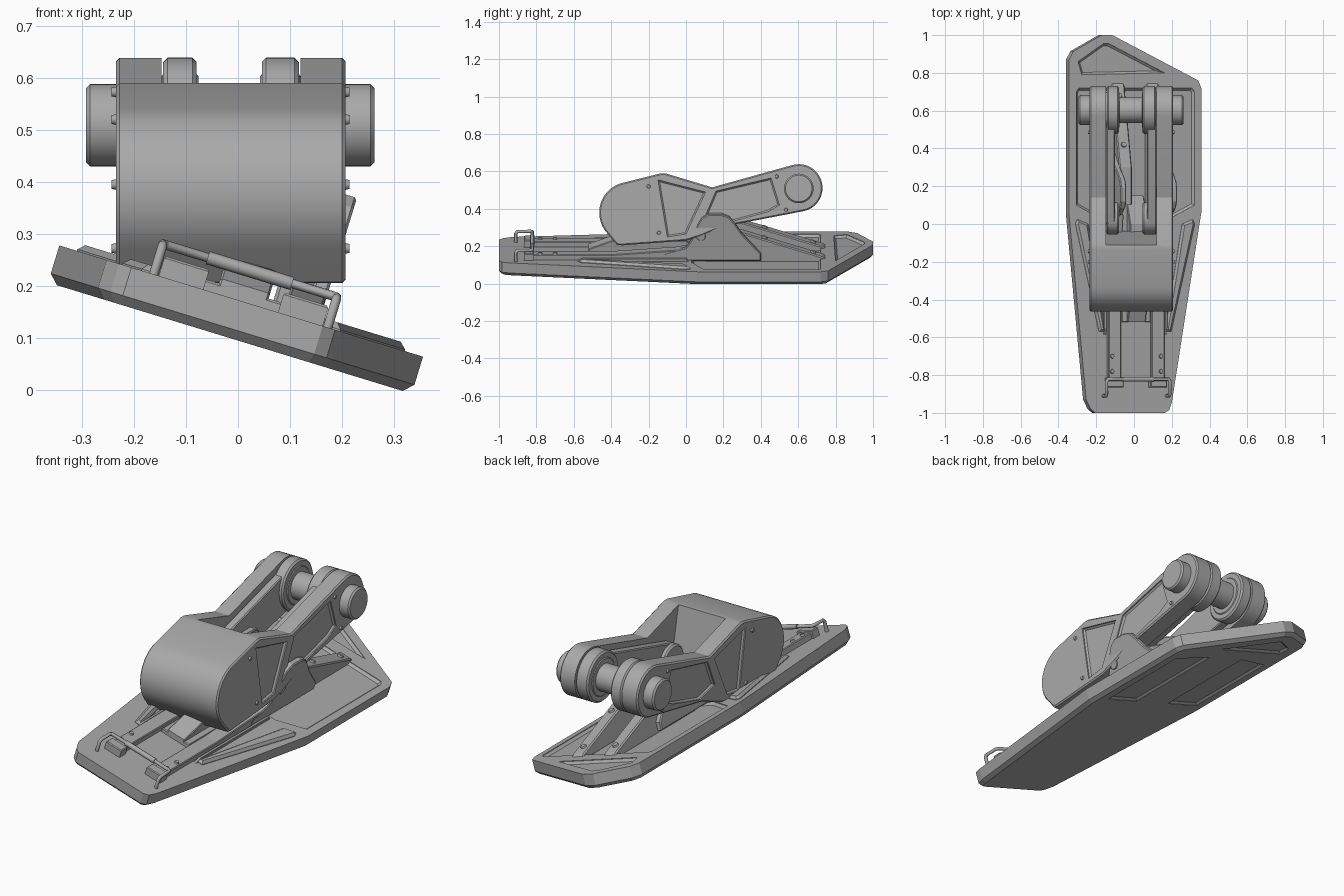
import bpy, bmesh, math
from mathutils import Matrix, Vector

if "Cube" in bpy.data.objects:
    bpy.data.objects.remove(bpy.data.objects["Cube"])

metal = bpy.data.materials.new("grey_metal")
metal.diffuse_color = (0.4, 0.4, 0.4, 1)
metal.use_nodes = True
metal.node_tree.nodes["Principled BSDF"].inputs["Base Color"].default_value = metal.diffuse_color
TILT = Matrix.Rotation(math.radians(17), 4, 'Y')   # base plate rolls sideways
FLAT = Matrix.Identity(4)
MID = -0.045                                       # centre line of the tilted plate


def finish(name, bm, mat=FLAT):
    bmesh.ops.recalc_face_normals(bm, faces=bm.faces)
    bm.transform(mat)
    me = bpy.data.meshes.new(name)
    bm.to_mesh(me)
    bm.free()
    me.materials.append(metal)
    ob = bpy.data.objects.new(name, me)
    bpy.context.collection.objects.link(ob)
    return ob


def prism(name, pts, a, b, axis='X', mat=FLAT, bevel_a=0, bevel_b=0):
    """Extrude a profile: axis X takes (y, z) points, axis Z takes (x, y) points."""
    put = (lambda p, t: (t, p[0], p[1])) if axis == 'X' else (lambda p, t: (p[0], p[1], t))
    bm = bmesh.new()
    lo = [bm.verts.new(put(p, a)) for p in pts]
    hi = [bm.verts.new(put(p, b)) for p in pts]
    f_lo, f_hi = bm.faces.new(lo[::-1]), bm.faces.new(hi)
    for i in range(len(pts)):
        j = (i + 1) % len(pts)
        bm.faces.new((lo[i], lo[j], hi[j], hi[i]))
    bmesh.ops.recalc_face_normals(bm, faces=bm.faces)
    rim_a, rim_b = list(f_lo.edges), list(f_hi.edges)
    for rim, w in ((rim_a, bevel_a), (rim_b, bevel_b)):
        if w:
            bmesh.ops.bevel(bm, geom=rim, offset=w, segments=1, affect='EDGES')
    return finish(name, bm, mat)


def smooth(ob, angle=30):
    bpy.ops.object.select_all(action='DESELECT')
    ob.select_set(True)
    bpy.context.view_layer.objects.active = ob
    bpy.ops.object.shade_smooth_by_angle(angle=math.radians(angle))


def cut(ob, cutter):
    m = ob.modifiers.new("cut", 'BOOLEAN')
    m.operation, m.solver, m.object = 'DIFFERENCE', 'EXACT', cutter
    bpy.ops.object.select_all(action='DESELECT')
    bpy.context.view_layer.objects.active = ob
    ob.select_set(True)
    bpy.ops.object.modifier_apply(modifier=m.name)
    bpy.data.objects.remove(cutter)


def arc(cy, cz, r, a0, a1, n):
    return [(cy + r * math.cos(math.radians(a0 + (a1 - a0) * i / n)),
             cz + r * math.sin(math.radians(a0 + (a1 - a0) * i / n))) for i in range(n + 1)]


def cyl(name, x0, x1, y, z, r, bevel=0.008, n=40):
    ob = prism(name, arc(y, z, r, 0, 360 - 360 / n, n - 1), x0, x1, 'X', FLAT, bevel, bevel)
    smooth(ob)
    return ob


def block(name, u0, u1, y0, y1, n0, n1, bevel=0.004):
    return prism(name, [(u0, y0), (u1, y0), (u1, y1), (u0, y1)], n0, n1, 'Z', TILT, 0, bevel)


def bolt(name, loc, axis, mat=FLAT, r=0.012, h=0.008):
    bm = bmesh.new()
    rot = Vector((0, 0, 1)).rotation_difference(Vector(axis)).to_matrix().to_4x4()
    bmesh.ops.create_cone(bm, cap_ends=True, segments=12, radius1=r, radius2=r * 0.7,
                          depth=2 * h, matrix=Matrix.Translation(loc) @ rot)
    smooth(finish(name, bm, mat))


# ---- base plate with shallow pockets
outline = [(-.29, -.98), (-.265, -1), (.12, -1), (.145, -.985), (.16, -.94), (.322, .06),
           (.322, .72), (.305, .76), (-.17, 1), (-.23, 1), (-.385, .915), (-.41, .87),
           (-.41, .05), (-.315, -.93)]
plate = prism("base_plate", outline, .0905, .165, 'Z', TILT, .018, 0)
rear_tri = [(-.34, .79), (-.36, .86), (-.22, .955), (-.19, .955), (.12, .8)]
rear_bay = [(-.37, .1), (-.24, .03), (.15, .03), (.285, .1), (.285, .7), (.27, .72),
            (-.355, .72), (-.37, .7)]
for pts in (rear_tri, rear_bay):
    cut(plate, prism("cutter", pts, .15, .2, 'Z', TILT, .012, 0))
side_bay = [(.06, .12), (.25, .12), (.25, .64), (.06, .68)]
under_tri = [(-.32, .78), (-.33, .84), (-.21, .92), (.08, .78)]
for pts in (side_bay, [(2 * MID - u, y) for u, y in side_bay][::-1], under_tri):
    cut(plate, prism("cutter", pts, .05, .102, 'Z', TILT, 0, .01))

# ---- raised wedge pads along the front flanks
pad = [(.12, -.57), (.155, -.57), (.285, .0), (.275, .025), (.215, .0)]
prism("flank_pad_right", pad, .155, .18, 'Z', TILT, 0, .012)
prism("flank_pad_left", [(2 * MID - u, y) for u, y in pad][::-1], .155, .18, 'Z', TILT, 0, .012)

# ---- rails, hinge ears and rear ramps, mirrored about the plate centre line
rail = [(-.86, .16), (-.86, .185), (-.85, .195), (-.4, .195), (-.05, .22), (.05, .24), (.05, .16)]
ear = [(-.12, .16), (-.12, .2), (0, .235), (.03, .28), (.06, .36), (.085, .4), (.12, .42),
       (.19, .42), (.23, .405), (.26, .37), (.3, .31), (.4, .2), (.4, .16)]
ramp = [(.1, .145), (.1, .31), (.3, .31), (.73, .175), (.75, .16), (.75, .145)]
for side, s in (("right", 1), ("left", -1)):
    def put(name, pts, d0, d1, bevel):
        a, b = sorted((MID + s * d0, MID + s * d1))
        return prism(name + "_" + side, pts, a, b, 'X', TILT, bevel, bevel)
    put("rail", rail, .085, .155, .004)
    put("hinge_ear", ear, .125, .156, .005)
    put("ramp", ramp, .06, .13, .006)
    put("side_runner", [(-.6, .16), (-.55, .18), (.0, .18), (.02, .16)], .16, .175, .003)
    a, b = sorted((MID + s * .075, MID + s * .165))
    block("handle_clamp_" + side, a, b, -.865, -.815, .16, .205)
    for y in (-.78, -.7):
        bolt("rail_bolt_" + side, (MID + s * .135, y, .195), (0, 0, 1), TILT, .014)
    for y in (.42, .68):
        bolt("ramp_bolt_" + side, (MID + s * .095, y, .31 - (y - .3) * .314),
             (0, .3, .95), TILT, .018)
    a, b = sorted((MID + s * .15, MID + s * .162))
    ob = prism("ear_pin_" + side, arc(.08, .3, .025, 0, 340, 17), a, b, 'X', TILT, .002, .002)
    smooth(ob)

# ---- centre spine
block("centre_floor", MID - .08, MID + .08, -.52, .1, .16, .185)
prism("centre_spine", [(-.52, .16), (-.52, .195), (-.4, .24), (.0, .24), (.15, .16)],
      MID - .05, MID + .05, 'X', TILT, .004, .004)

# ---- front handle with thicker grip


def rod(name, pts, r):
    cu = bpy.data.curves.new(name, 'CURVE')
    cu.dimensions, cu.bevel_depth, cu.bevel_resolution = '3D', r, 2
    cu.use_fill_caps = True
    sp = cu.splines.new('POLY')
    sp.points.add(len(pts) - 1)
    for p, c in zip(sp.points, pts):
        p.co = (*(TILT @ Vector(c)), 1)
    cu.materials.append(metal)
    bpy.context.collection.objects.link(bpy.data.objects.new(name, cu))


half = [(.175, -.91, .16), (.175, -.91, .213), (.175, -.902, .224), (.175, -.832, .226),
        (.167, -.822, .226)]
rod("handle", [(MID + d, y, n) for d, y, n in half]
    + [(MID - d, y, n) for d, y, n in half[::-1]], .009)
rod("handle_grip", [(MID - .085, -.822, .226), (MID + .085, -.822, .226)], .013)

# ---- arm housing: drum front, two side cheeks, cavity between them
PY, PZ = .603, .512                                # pivot pin position
X0, X1 = -.235, .207
profile = ([(.14, .515), (-.11, .59), (-.135, .59)] + arc(-.3, .38, .164, 100, 222, 16)
           + [(-.37, .207), (-.34, .205), (.0, .23), (.08, .255), (.2, .305)]
           + arc(PY, PZ, .127, -75, 105, 20))
housing = prism("arm_housing", profile, X0, X1, 'X', FLAT, .007, .007)
cut(housing, prism("cutter", [(-.115, .61), (-.02, .15), (.95, .15), (.95, .8), (-.115, .8)],
                   -.147, .12))
panels = ([(-.15, .555), (.105, .49), (.0, .265), (-.1, .25)],
          [(.16, .495), (.455, .565), (.5, .42), (.44, .385), (.22, .325), (.1, .355)])
for pts in panels:
    for a, b in ((X0 - .05, X0 + .014), (X1 - .014, X1 + .05)):
        cut(housing, prism("cutter", pts, a, b, 'X', FLAT,
                           .008 if a > 0 else 0, .008 if a < 0 else 0))
smooth(housing, 25)
for y, z in ((-.2, .52), (-.145, .272), (.485, .573), (.535, .395)):
    bolt("housing_bolt", (X0, y, z), (-1, 0, 0))
    bolt("housing_bolt", (X1, y, z), (1, 0, 0))

# ---- inner links: thin arm with a thick eye around the pin
link = arc(.03, .37, .085, 105, 275, 14) + arc(PY, PZ, .1, -75, 105, 18)
for side, a, b, c, d in (("left", -.145, -.1, -.144, -.08), ("right", .07, .118, .046, .117)):
    smooth(prism("inner_link_" + side, link, a, b, 'X', FLAT, .005, .005), 25)
    cyl("link_eye_" + side, c, d, PY, PZ, .127)
    cyl("link_foot_" + side, c, d, .03, .37, .085)
    cyl("eye_collar_" + side, c - .004, d + .004, PY, PZ, .095, .004)

# ---- pivot pin and end caps
cyl("pivot_pin", -.25, .22, PY, PZ, .068)
cyl("pin_cap_left", -.293, -.21, PY, PZ - .003, .079)
cyl("pin_cap_right", .18, .263, PY, PZ - .003, .079)
